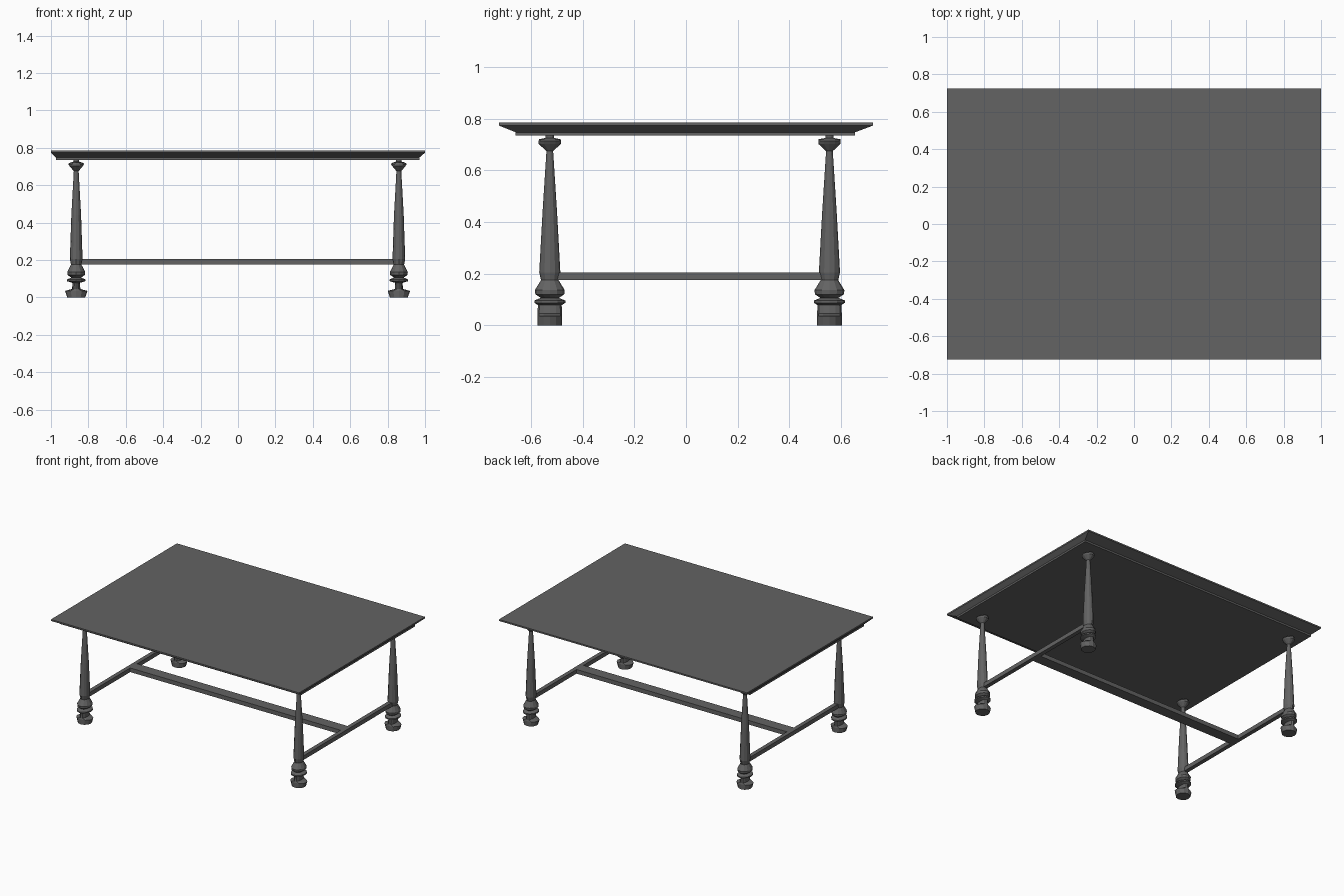
import bpy, bmesh
from math import cos, sin, tau

if "Cube" in bpy.data.objects:
    bpy.data.objects.remove(bpy.data.objects["Cube"])

grey = bpy.data.materials.new("dark grey")
grey.use_nodes = True
colour = (0.125, 0.125, 0.125, 1)
grey.diffuse_color = colour
grey.node_tree.nodes["Principled BSDF"].inputs["Base Color"].default_value = colour


def loft(name, rings, location=(0, 0, 0)):
    """Join matching rings of points into a closed, flat-shaded solid."""
    bm = bmesh.new()
    loops = [[bm.verts.new(p) for p in ring] for ring in rings]
    n = len(loops[0])
    for low, high in zip(loops, loops[1:]):
        for i in range(n):
            j = (i + 1) % n
            bm.faces.new((low[i], low[j], high[j], high[i]))
    bm.faces.new(loops[0][::-1])
    bm.faces.new(loops[-1])
    bmesh.ops.recalc_face_normals(bm, faces=bm.faces)
    mesh = bpy.data.meshes.new(name)
    bm.to_mesh(mesh)
    bm.free()
    mesh.materials.append(grey)
    obj = bpy.data.objects.new(name, mesh)
    obj.location = location
    bpy.context.collection.objects.link(obj)
    return obj


def rectangle(x0, x1, y0, y1, z):
    return [(x0, y0, z), (x1, y0, z), (x1, y1, z), (x0, y1, z)]


def oval(z, rx, ry, sides=12):
    return [(rx * cos(tau * i / sides), ry * sin(tau * i / sides), z) for i in range(sides)]


def bar(name, x0, x1, y0, y1, z0=0.175, z1=0.205):
    loft(name, [rectangle(x0, x1, y0, y1, z0), rectangle(x0, x1, y0, y1, z1)])


# Top with an undercut bevel and a lower rim
rim = (-0.973, 0.97, -0.66, 0.655)
edge = (-1, 1, -0.725, 0.725)
loft("table_top", [rectangle(*rim, 0.735), rectangle(*rim, 0.748),
                   rectangle(*edge, 0.774), rectangle(*edge, 0.785)])

# Turned legs: height, half width across, half width along
LEG = [
    (0, 0.048, 0.048), (0.035, 0.06, 0.048), (0.045, 0.022, 0.048),
    (0.078, 0.02, 0.046), (0.087, 0.05, 0.06), (0.096, 0.05, 0.06),
    (0.106, 0.026, 0.035), (0.12, 0.046, 0.056), (0.136, 0.048, 0.058),
    (0.175, 0.028, 0.034), (0.205, 0.034, 0.041), (0.44, 0.026, 0.028),
    (0.675, 0.013, 0.013), (0.703, 0.036, 0.043), (0.714, 0.043, 0.043),
    (0.721, 0.032, 0.042), (0.726, 0.015, 0.016), (0.736, 0.015, 0.016),
]
X_LEGS = {"right": -0.865, "left": 0.86}
Y_LEGS = {"front": -0.528, "back": 0.556}
for side, x in X_LEGS.items():
    for end, y in Y_LEGS.items():
        loft(f"{end}_{side}_leg", [oval(*ring) for ring in LEG], (x, y, 0))
    # Stretcher between the two legs of this side
    bar(f"{side}_stretcher", x - 0.015, x + 0.015, Y_LEGS["front"], Y_LEGS["back"])

# Wide middle stretcher
bar("middle_stretcher", X_LEGS["right"], X_LEGS["left"], -0.027, 0.053)
